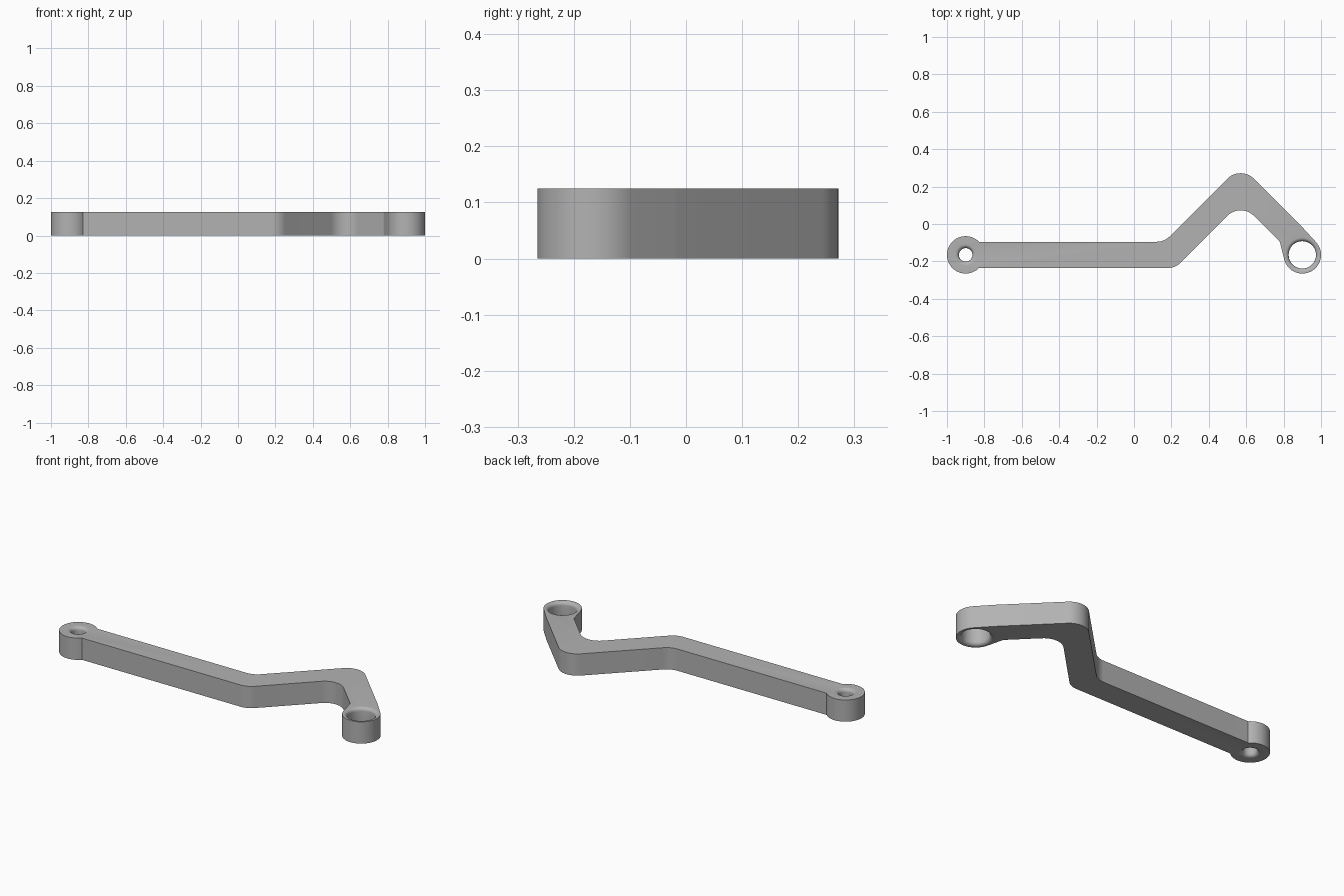
import bpy, bmesh, math
from mathutils import Vector

cube = bpy.data.objects.get("Cube")
if cube:
    bpy.data.objects.remove(cube, do_unlink=True)

HEIGHT = 0.125
BOSS_Y, BOSS_R = -0.165, 0.1
BEND_R = 0.1

grey = bpy.data.materials.new("satin grey")
grey.use_nodes = True
colour = (0.45, 0.45, 0.45, 1)
grey.diffuse_color = colour
grey.node_tree.nodes["Principled BSDF"].inputs["Base Color"].default_value = colour


def arc(cx, cy, r, a0, a1, n):
    """Points along a circular arc, angles in degrees."""
    angles = [math.radians(a0 + (a1 - a0) * i / n) for i in range(n + 1)]
    return [Vector((cx + r * math.cos(a), cy + r * math.sin(a))) for a in angles]


def fillet(before, corner, after, r, n=12):
    """Round one corner of the outline with radius r."""
    p = Vector(corner)
    u = (Vector(before) - p).normalized()
    v = (Vector(after) - p).normalized()
    half = u.angle(v) / 2
    centre = p + (u + v).normalized() * r / math.sin(half)
    start = p + u * r / math.tan(half) - centre
    end = p + v * r / math.tan(half) - centre
    sweep = start.angle_signed(end)   # clockwise positive
    a0 = math.degrees(math.atan2(start.y, start.x))
    return arc(centre.x, centre.y, r, a0, a0 - math.degrees(sweep), n)


def add_object(name, bm):
    bmesh.ops.recalc_face_normals(bm, faces=bm.faces)
    mesh = bpy.data.meshes.new(name)
    bm.to_mesh(mesh)
    bm.free()
    mesh.materials.append(grey)
    obj = bpy.data.objects.new(name, mesh)
    bpy.context.collection.objects.link(obj)
    return obj


def hole_cutter(name, x, r, lip):
    """Lathed plug whose ends flare out to leave rounded hole rims."""
    steps = [math.radians(90 * i / 6) for i in range(7)]
    low = [(r + lip - lip * math.sin(a), lip - lip * math.cos(a)) for a in steps]
    profile = [(r + lip, -0.02)] + low
    profile += [(q, HEIGHT - z) for q, z in reversed(profile)]
    bm = bmesh.new()
    rings = [[bm.verts.new((p.x, p.y, z)) for p in arc(x, BOSS_Y, q, 0, 360, 64)[:-1]]
             for q, z in profile]
    for a, b in zip(rings, rings[1:]):
        for i in range(64):
            j = (i + 1) % 64
            bm.faces.new((a[i], a[j], b[j], b[i]))
    bm.faces.new(rings[0])
    bm.faces.new(rings[-1])
    obj = add_object(name, bm)
    obj.hide_render = True
    return obj


# Arm corners along the front edge and the back edge
front = [(-0.8, -0.235), (0.222, -0.235), (0.57, 0.115), (0.78, -0.095), (0.803, -0.189)]
back = [(0.974, -0.098), (0.9, -0.017), (0.57, 0.313), (0.162, -0.095), (-0.8, -0.095)]
front_radii = [BEND_R, BEND_R, 0.03]
back_radii = [0.1, BEND_R, BEND_R]


def rounded(edge, radii):
    return [p for i, r in enumerate(radii) for p in fillet(*edge[i:i + 3], r)]


# Complete outline: small-hole boss, front edge, large-hole boss, back edge
outline = arc(-0.9, BOSS_Y, BOSS_R, 44.4, 315.6, 48)
outline += rounded(front, front_radii)
outline += arc(0.9, BOSS_Y, BOSS_R, 194, 402, 44)
outline += rounded(back, back_radii)

bm = bmesh.new()
base = bm.faces.new([bm.verts.new((p.x, p.y, 0)) for p in outline])
grown = bmesh.ops.extrude_face_region(bm, geom=[base], use_keep_orig=True)
top = [v for v in grown["geom"] if isinstance(v, bmesh.types.BMVert)]
bmesh.ops.translate(bm, vec=(0, 0, HEIGHT), verts=top)
lever = add_object("bent_lever_arm", bm)

# Through holes with rounded rims
cutters = [hole_cutter("small_hole_cutter", -0.9, 0.036, 0.02),
           hole_cutter("large_hole_cutter", 0.9, 0.073, 0.02)]
for cutter in cutters:
    mod = lever.modifiers.new(cutter.name, "BOOLEAN")
    mod.operation = "DIFFERENCE"
    mod.solver = "EXACT"
    mod.object = cutter
bpy.context.view_layer.update()
cut = bpy.data.meshes.new_from_object(lever.evaluated_get(bpy.context.evaluated_depsgraph_get()))
lever.modifiers.clear()
lever.data = cut
for cutter in cutters:
    bpy.data.objects.remove(cutter, do_unlink=True)

# Smooth curved walls, crisp outline edges
bpy.ops.object.select_all(action="DESELECT")
lever.select_set(True)
bpy.context.view_layer.objects.active = lever
bpy.ops.object.shade_smooth_by_angle(angle=math.radians(30))
